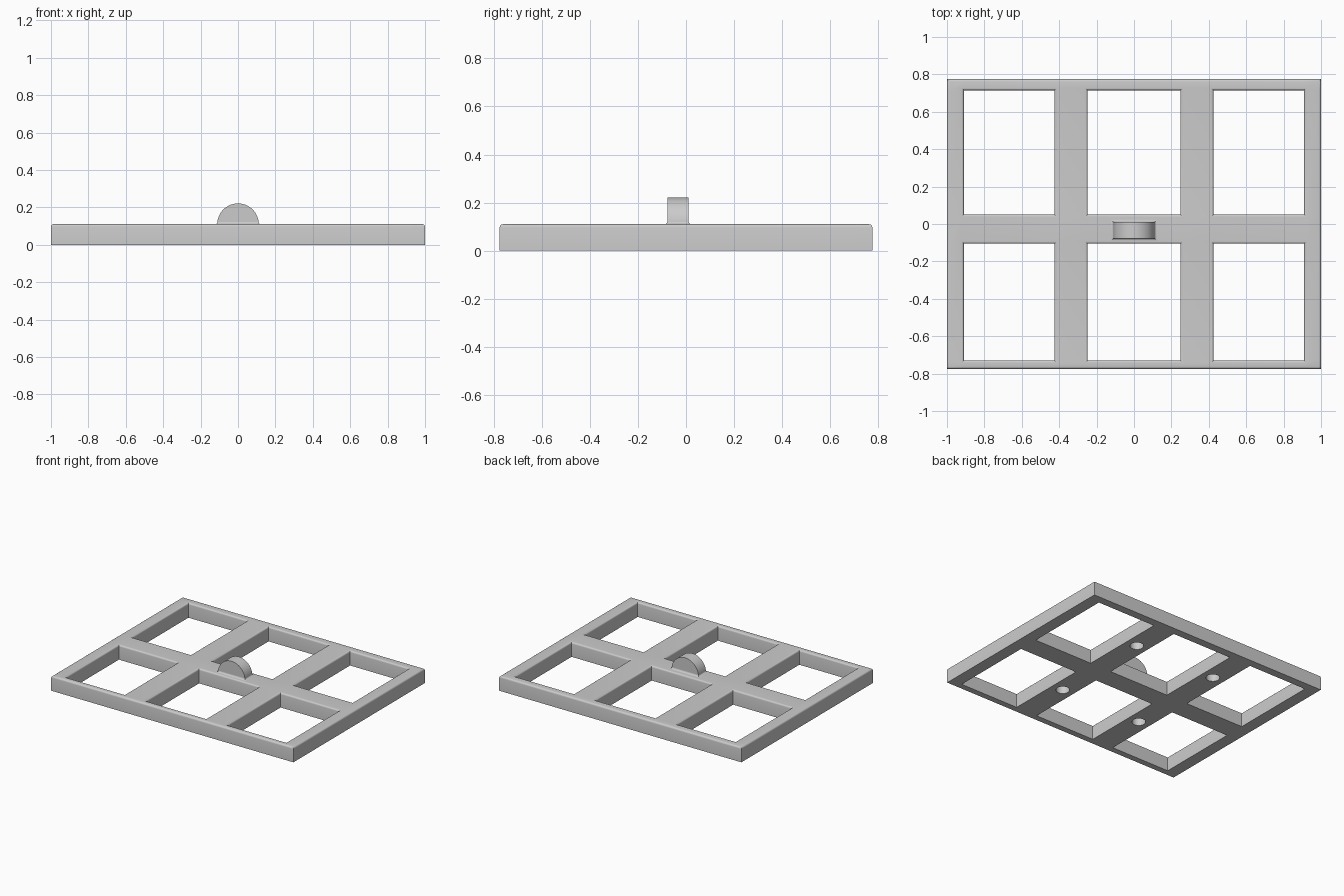
import bpy, bmesh, math

cube = bpy.data.objects.get("Cube")
if cube:
    bpy.data.objects.remove(cube, do_unlink=True)

GREY = (0.6, 0.6, 0.6, 1)
grey = bpy.data.materials.new("plain grey")
grey.use_nodes = True
grey.diffuse_color = GREY
grey.node_tree.nodes["Principled BSDF"].inputs["Base Color"].default_value = GREY

HEIGHT = 0.11      # thickness of the frame
ROUND = 0.013      # rounding of the upper edges


def make_object(name, bm):
    bmesh.ops.recalc_face_normals(bm, faces=bm.faces[:])
    mesh = bpy.data.meshes.new(name)
    bm.to_mesh(mesh)
    bm.free()
    mesh.materials.append(grey)
    obj = bpy.data.objects.new(name, mesh)
    bpy.context.collection.objects.link(obj)
    return obj


def activate(obj):
    bpy.ops.object.select_all(action='DESELECT')
    obj.select_set(True)
    bpy.context.view_layer.objects.active = obj


def smooth(obj):
    activate(obj)
    bpy.ops.object.shade_smooth_by_angle(angle=math.radians(35))


# Frame: a grid with every odd cell left open, extruded upward
xs = (-1, -0.91, -0.425, -0.248, 0.248, 0.425, 0.91, 1)
ys = (-0.775, -0.73, -0.105, 0.05, 0.715, 0.775)
bm = bmesh.new()
grid = [[bm.verts.new((x, y, 0)) for y in ys] for x in xs]
for i in range(len(xs) - 1):
    for j in range(len(ys) - 1):
        if not (i % 2 and j % 2):
            bm.faces.new((grid[i][j], grid[i + 1][j],
                          grid[i + 1][j + 1], grid[i][j + 1]))
base = bm.faces[:]
top = bmesh.ops.extrude_face_region(bm, geom=base, use_keep_orig=True)["geom"]
bmesh.ops.translate(bm, vec=(0, 0, HEIGHT),
                    verts=[g for g in top if isinstance(g, bmesh.types.BMVert)])
bmesh.ops.recalc_face_normals(bm, faces=bm.faces[:])
rims = [e for e in bm.edges
        if all(v.co.z > HEIGHT / 2 for v in e.verts)
        and e.calc_face_angle(0) > 1]
bmesh.ops.bevel(bm, geom=rims, offset=ROUND, segments=4,
                profile=0.5, affect='EDGES', clamp_overlap=True)
frame = make_object("window_frame", bm)

# Round sockets sunk into the underside
DEPTH = 0.06
bm = bmesh.new()
for x in (-0.336, 0.336):
    for y in (-0.35, 0.43):
        made = bmesh.ops.create_cone(bm, cap_ends=True, segments=32,
                                     radius1=0.047, radius2=0.047, depth=2 * DEPTH)
        bmesh.ops.translate(bm, vec=(x, y, 0), verts=made["verts"])
cutter = make_object("socket_cutter", bm)
cutter.hide_render = True
cut = frame.modifiers.new("sockets", 'BOOLEAN')
cut.operation = 'DIFFERENCE'
cut.solver = 'EXACT'
cut.object = cutter
activate(frame)
bpy.ops.object.modifier_apply(modifier=cut.name)
bpy.data.objects.remove(cutter, do_unlink=True)
smooth(frame)

# Handle: an upright half disc on the middle bar
RADIUS, HALF, MID_Y = 0.111, 0.044, -0.033
STEPS = 40
bm = bmesh.new()
arc = [bm.verts.new((RADIUS * math.cos(math.pi * k / STEPS), MID_Y - HALF,
                     HEIGHT + RADIUS * math.sin(math.pi * k / STEPS)))
       for k in range(STEPS + 1)]
side = bm.faces.new(arc)
moved = bmesh.ops.extrude_face_region(bm, geom=[side], use_keep_orig=True)["geom"]
bmesh.ops.translate(bm, vec=(0, 2 * HALF, 0),
                    verts=[g for g in moved if isinstance(g, bmesh.types.BMVert)])
smooth(make_object("handle", bm))

# Flared collar blending the handle into the bar
bm = bmesh.new()
rings = []
for k in range(6):
    a = math.pi / 2 * k / 5
    grow = ROUND * (1 - math.sin(a))
    z = HEIGHT + ROUND * (1 - math.cos(a))
    rings.append([bm.verts.new((sx * (RADIUS - 0.001 + grow), MID_Y + sy * (HALF + grow), z))
                  for sx, sy in ((-1, -1), (1, -1), (1, 1), (-1, 1))])
for low, high in zip(rings, rings[1:]):
    for k in range(4):
        n = (k + 1) % 4
        bm.faces.new((low[k], low[n], high[n], high[k]))
bm.faces.new(rings[0])
bm.faces.new(rings[-1])
smooth(make_object("handle_collar", bm))
